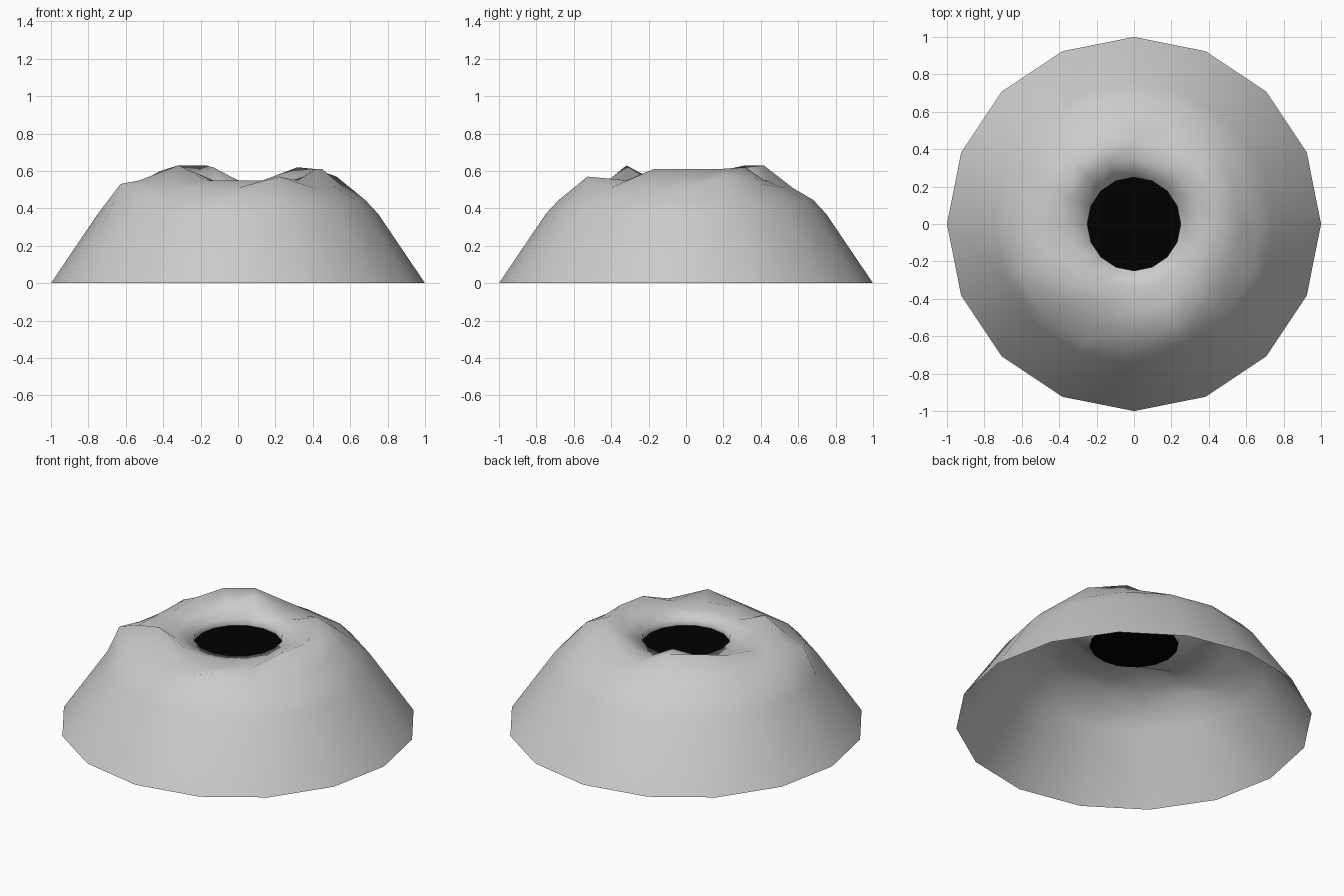
import bpy, bmesh, math

if "Cube" in bpy.data.objects:
    bpy.data.objects.remove(bpy.data.objects["Cube"])

SIDES = 16

def ring(bm, r, z, bumps):
    # one ring of the mound; bumps override the height at given side numbers
    return [bm.verts.new((r * math.cos(2 * math.pi * k / SIDES),
                          r * math.sin(2 * math.pi * k / SIDES),
                          bumps.get(k, z))) for k in range(SIDES)]

def finish(bm, name):
    bmesh.ops.recalc_face_normals(bm, faces=bm.faces)
    if sum(f.normal.z for f in bm.faces) < 0:
        bmesh.ops.reverse_faces(bm, faces=bm.faces)
    me = bpy.data.meshes.new(name)
    bm.to_mesh(me)
    bm.free()
    for p in me.polygons:
        p.use_smooth = True
    ob = bpy.data.objects.new(name, me)
    bpy.context.collection.objects.link(ob)
    return ob

# Mound: open dome of rings with uneven lumps around the rim
rings = [
    (1.00, 0.00, {}),
    (0.75, 0.37, {}),
    (0.68, 0.445, {9: 0.53}),
    (0.57, 0.51, {1: 0.57, 2: 0.53, 7: 0.54, 9: 0.55, 13: 0.57}),
    (0.45, 0.55, {0: 0.61, 1: 0.61, 2: 0.62, 5: 0.63, 6: 0.63, 7: 0.60,
                  8: 0.57, 10: 0.63, 15: 0.61}),
    (0.35, 0.55, {0: 0.57, 2: 0.57, 5: 0.62, 6: 0.58}),
    (0.25, 0.53, {}),
    (0.25, 0.49, {}),
]
bm = bmesh.new()
loops = [ring(bm, *r) for r in rings]
for a, b in zip(loops, loops[1:]):
    for k in range(SIDES):
        n = (k + 1) % SIDES
        bm.faces.new((a[k], a[n], b[n], b[k]))
finish(bm, "mound")

# Dark disc closing the hole
bm = bmesh.new()
bm.faces.new(ring(bm, 0.25, 0.49, {}))
hole = finish(bm, "hole_disc")
mat = bpy.data.materials.new("black")
mat.diffuse_color = (0.0, 0.0, 0.0, 1)
mat.use_nodes = True
mat.node_tree.nodes["Principled BSDF"].inputs["Base Color"].default_value = mat.diffuse_color
hole.data.materials.append(mat)
